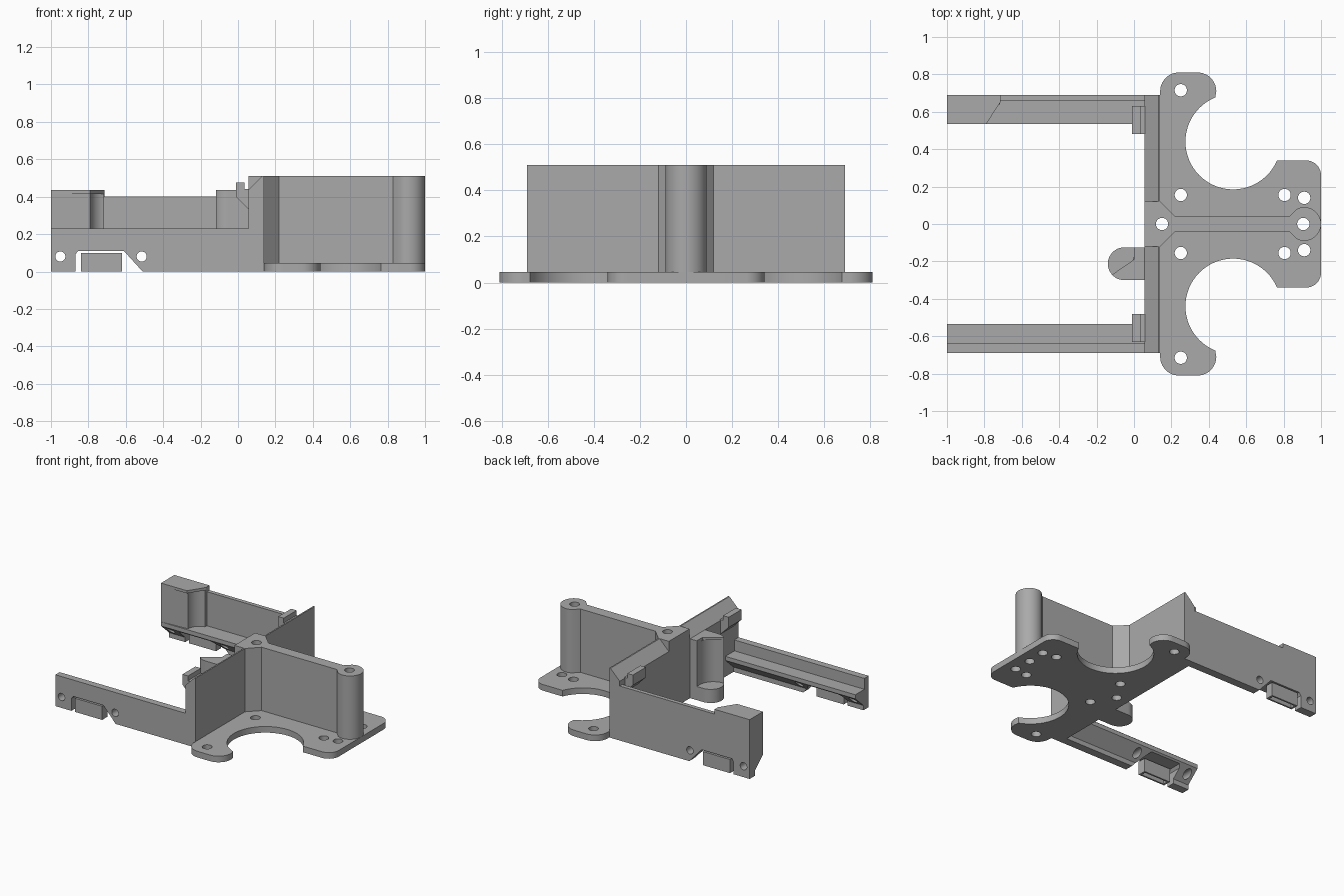
import bpy, bmesh, math

cube = bpy.data.objects.get("Cube")
if cube:
    bpy.data.objects.remove(cube, do_unlink=True)

grey = bpy.data.materials.new("plain grey")
grey.use_nodes = True
colour = (0.4, 0.4, 0.4, 1)
grey.diffuse_color = colour
grey.node_tree.nodes["Principled BSDF"].inputs["Base Color"].default_value = colour


def arc(cx, cy, r, start, end, n=12):
    """Points along an arc, angles in degrees."""
    angles = [math.radians(start + (end - start) * i / n) for i in range(n + 1)]
    return [(cx + r * math.cos(a), cy + r * math.sin(a)) for a in angles]


def prism(name, outline, lo, hi, axis="z"):
    """Extrude a 2D outline between lo and hi along one axis."""
    place = {"x": lambda a, b, h: (h, a, b),
             "y": lambda a, b, h: (a, h, b),
             "z": lambda a, b, h: (a, b, h)}[axis]
    bm = bmesh.new()
    low = [bm.verts.new(place(a, b, lo)) for a, b in outline]
    high = [bm.verts.new(place(a, b, hi)) for a, b in outline]
    bm.faces.new(low)
    bm.faces.new(high)
    for i in range(len(low)):
        j = (i + 1) % len(low)
        bm.faces.new((low[i], low[j], high[j], high[i]))
    bmesh.ops.recalc_face_normals(bm, faces=bm.faces)
    mesh = bpy.data.meshes.new(name)
    bm.to_mesh(mesh)
    bm.free()
    mesh.materials.append(grey)
    obj = bpy.data.objects.new(name, mesh)
    bpy.context.scene.collection.objects.link(obj)
    return obj


def box(name, x0, x1, y0, y1, z0, z1):
    return prism(name, [(x0, y0), (x1, y0), (x1, y1), (x0, y1)], z0, z1)


def cut(obj, cutters):
    """Subtract the cutters, then discard them."""
    for c in cutters:
        mod = obj.modifiers.new("cut", "BOOLEAN")
        mod.operation, mod.solver, mod.object = "DIFFERENCE", "EXACT", c
    bpy.context.view_layer.update()
    graph = bpy.context.evaluated_depsgraph_get()
    mesh = bpy.data.meshes.new_from_object(obj.evaluated_get(graph))
    obj.modifiers.clear()
    obj.data = mesh
    for c in cutters:
        bpy.data.objects.remove(c, do_unlink=True)


def drill(x, y, r=0.033, axis="z"):
    return prism("drill", arc(x, y, r, 0, 345, 23), -1, 1, axis)


def both_sides(half):
    return half + [(x, -y) for x, y in reversed(half)]


# Base plate with two round bites and bolt holes
half = (arc(0.92, 0.26, 0.08, 0, 90) + arc(0.53, 0.44, 0.255, -23, -248, 40)
        + arc(0.34, 0.71, 0.1, 0, 90) + arc(0.24, 0.71, 0.1, 90, 180))
plate = prism("base_plate", both_sides(half), 0, 0.045)
holes = [(0.25, 0.715), (0.25, 0.155), (0.805, 0.155), (0.91, 0.14)]
cut(plate, [drill(x, s * y) for x, y in holes for s in (1, -1)]
    + [drill(0.15, 0), drill(0.905, 0)])

# Central rib with flared hub and round end boss
half = [(0.055, 0.12), (0.14, 0.12), (0.22, 0.04), (0.83, 0.04), (0.87, 0.08)]
half += arc(0.91, 0, 0.09, 105, 5, 16)
rib = prism("central_rib", both_sides(half), 0.01, 0.51)
cut(rib, [drill(0.15, 0), drill(0.905, 0)])

# Cross wall with bevelled top
profile = [(0.055, 0), (0.14, 0), (0.14, 0.51), (0.13, 0.51), (0.055, 0.435)]
wall = prism("cross_wall", profile, -0.69, 0.69, "y")
cut(wall, [drill(0.15, 0)])

# Side arms: ledge section, notch, pin holes, clips and hollow support blocks
for side, s, top, inner in (("front", -1, 0.23, 0.64), ("back", 1, 0.40, 0.66)):
    section = [(0.69, 0), (0.69, top), (inner, top), (inner, 0.15), (0.535, 0.15),
               (0.535, 0.12), (0.63, 0.035), (0.63, 0)]
    arm = prism(side + "_arm", [(s * y, z) for y, z in section], -1, 0.055, "x")
    notch = prism("notch", [(-0.87, -0.1), (-0.87, 0.09), (-0.855, 0.11),
                            (-0.61, 0.11), (-0.51, 0), (-0.41, -0.1)], -1, 1, "y")
    cut(arm, [notch] + [drill(x, 0.08, 0.027, "y") for x in (-0.95, -0.515)])

    y0, y1 = sorted((s * 0.63, s * 0.69))
    block = box(side + "_support_block", -0.84, -0.62, y0, y1, 0, 0.1)
    cut(block, [box("pocket", -0.825, -0.635, y0 + 0.012, y1 - 0.012, -0.1, 0.085)])

    clip = [(0.06, 0.33), (-0.01, 0.4), (-0.01, 0.475), (0.035, 0.475),
            (0.035, 0.44), (0.07, 0.44)]
    prism(side + "_clip", clip, s * 0.48, s * 0.63, "y")

# Grooved end stop on the back arm, with a straight cap
rear = [(-0.715, 0.69), (-1, 0.69), (-1, 0.535)]
prism("end_stop", rear + arc(-0.70, 0.55, 0.09, 180, 100), 0.14, 0.415)
prism("end_stop_cap", rear + [(-0.79, 0.535), (-0.715, 0.65)], 0.415, 0.435)

# Grooved post beside the cross wall: foot, column and cap
foot = [(0.06, -0.3), (0.06, -0.125)] + arc(-0.0525, -0.2125, 0.0875, 90, 270, 20)
prism("post_foot", foot, 0, 0.1)
back = [(0, -0.125), (0.06, -0.125), (0.06, -0.3)]
back += arc(-0.0525, -0.2125, 0.0875, 270, 222, 8)
prism("post_column", back + arc(-0.11, -0.16, 0.11, -88, 0), 0.1, 0.415)
prism("post_cap", back + [(0, -0.19)], 0.415, 0.435)

# Smooth round walls, crisp edges
bpy.ops.object.select_all(action="DESELECT")
for obj in bpy.context.scene.collection.objects:
    if obj.type == "MESH":
        obj.select_set(True)
        bpy.context.view_layer.objects.active = obj
bpy.ops.object.shade_smooth_by_angle(angle=math.radians(30))
